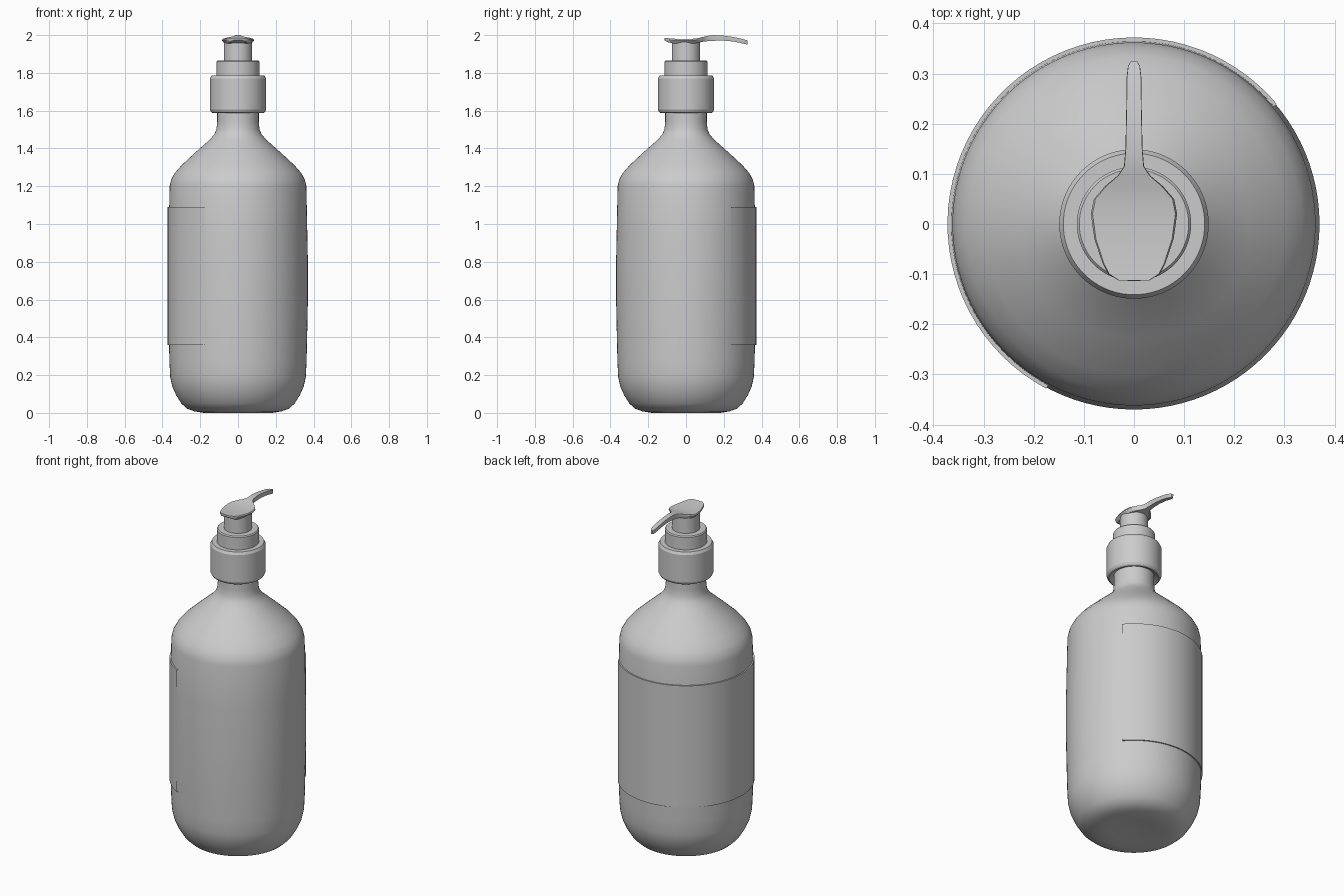
import bpy, bmesh, math

cube = bpy.data.objects.get("Cube")
if cube:
    bpy.data.objects.remove(cube, do_unlink=True)

grey = bpy.data.materials.new("plain grey")
grey.use_nodes = True
colour = (0.6, 0.6, 0.6, 1)
grey.diffuse_color = colour
grey.node_tree.nodes["Principled BSDF"].inputs["Base Color"].default_value = colour


def finish(name, bm, angle=35):
    bmesh.ops.recalc_face_normals(bm, faces=bm.faces)
    mesh = bpy.data.meshes.new(name)
    bm.to_mesh(mesh)
    bm.free()
    mesh.materials.append(grey)
    obj = bpy.data.objects.new(name, mesh)
    bpy.context.collection.objects.link(obj)
    bpy.ops.object.select_all(action='DESELECT')
    obj.select_set(True)
    bpy.context.view_layer.objects.active = obj
    bpy.ops.object.shade_smooth_by_angle(angle=math.radians(angle))
    return obj


def lathe(name, profile, start=0, end=360, steps=96, angle=35):
    """Revolve (radius, height) points about z."""
    bm = bmesh.new()
    a, sweep = math.radians(start), math.radians(end - start)
    verts = [bm.verts.new((r * math.cos(a), r * math.sin(a), z)) for r, z in profile]
    edges = [bm.edges.new(pair) for pair in zip(verts, verts[1:])]
    bmesh.ops.spin(bm, geom=verts + edges, cent=(0, 0, 0), axis=(0, 0, 1),
                   angle=sweep, steps=steps)
    bmesh.ops.remove_doubles(bm, verts=bm.verts, dist=0.0002)
    return finish(name, bm, angle)


# Bottle body with rounded base, sloping shoulder and neck
lathe("bottle", [
    (0, 0.012), (0.12, 0.006), (0.18, 0), (0.23, 0.008), (0.27, 0.022),
    (0.3, 0.05), (0.328, 0.095), (0.348, 0.14), (0.359, 0.19), (0.363, 0.27),
    (0.367, 0.45), (0.37, 0.6), (0.37, 0.8), (0.367, 0.95), (0.362, 1.2),
    (0.354, 1.235), (0.335, 1.27), (0.3, 1.31), (0.23, 1.375), (0.15, 1.446),
    (0.125, 1.476), (0.114, 1.5), (0.11, 1.54), (0.11, 1.62), (0, 1.62)], angle=50)

# Thin wrapped label on the back right
lathe("label", [(0.364, 0.36), (0.372, 0.36), (0.372, 1.09), (0.362, 1.09)],
      start=40, end=242, steps=48)

# Screw collar, upper ring and pump stem
lathe("collar", [(0, 1.6), (0.11, 1.6), (0.135, 1.588), (0.143, 1.593),
                 (0.149, 1.605), (0.149, 1.77), (0.141, 1.785), (0, 1.785)], angle=25)
lathe("upper_ring", [(0, 1.78), (0.114, 1.78), (0.114, 1.859),
                     (0.109, 1.865), (0, 1.865)], angle=25)
lathe("pump_stem", [(0, 1.86), (0.075, 1.86), (0.075, 1.97), (0, 1.97)])

# Pump head and spout: sections of (y, half width, top, thickness)
sections = [
    (-0.113, 0.03, 1.985, 0.012), (-0.1, 0.051, 1.984, 0.02),
    (-0.08, 0.062, 1.982, 0.024), (-0.03, 0.079, 1.979, 0.025),
    (0.02, 0.086, 1.979, 0.025), (0.05, 0.08, 1.982, 0.025),
    (0.075, 0.058, 1.987, 0.025), (0.097, 0.032, 1.992, 0.026),
    (0.115, 0.02, 1.996, 0.028), (0.15, 0.017, 2, 0.03),
    (0.2, 0.016, 1.997, 0.026), (0.25, 0.015, 1.99, 0.024),
    (0.29, 0.015, 1.982, 0.024), (0.315, 0.012, 1.975, 0.023),
    (0.325, 0.006, 1.972, 0.021)]
outline = [(-0.96, 0), (0.96, 0), (1, 0.3), (0.8, 1), (-0.8, 1), (-1, 0.3)]
bm = bmesh.new()
rings = [[bm.verts.new((sx * w, y, top - drop * t)) for sx, drop in outline]
         for y, w, top, t in sections]
for a, b in zip(rings, rings[1:]):
    for i in range(len(outline)):
        j = (i + 1) % len(outline)
        bm.faces.new((a[i], a[j], b[j], b[i]))
bm.faces.new(rings[0])
bm.faces.new(rings[-1])
finish("pump_head", bm)
